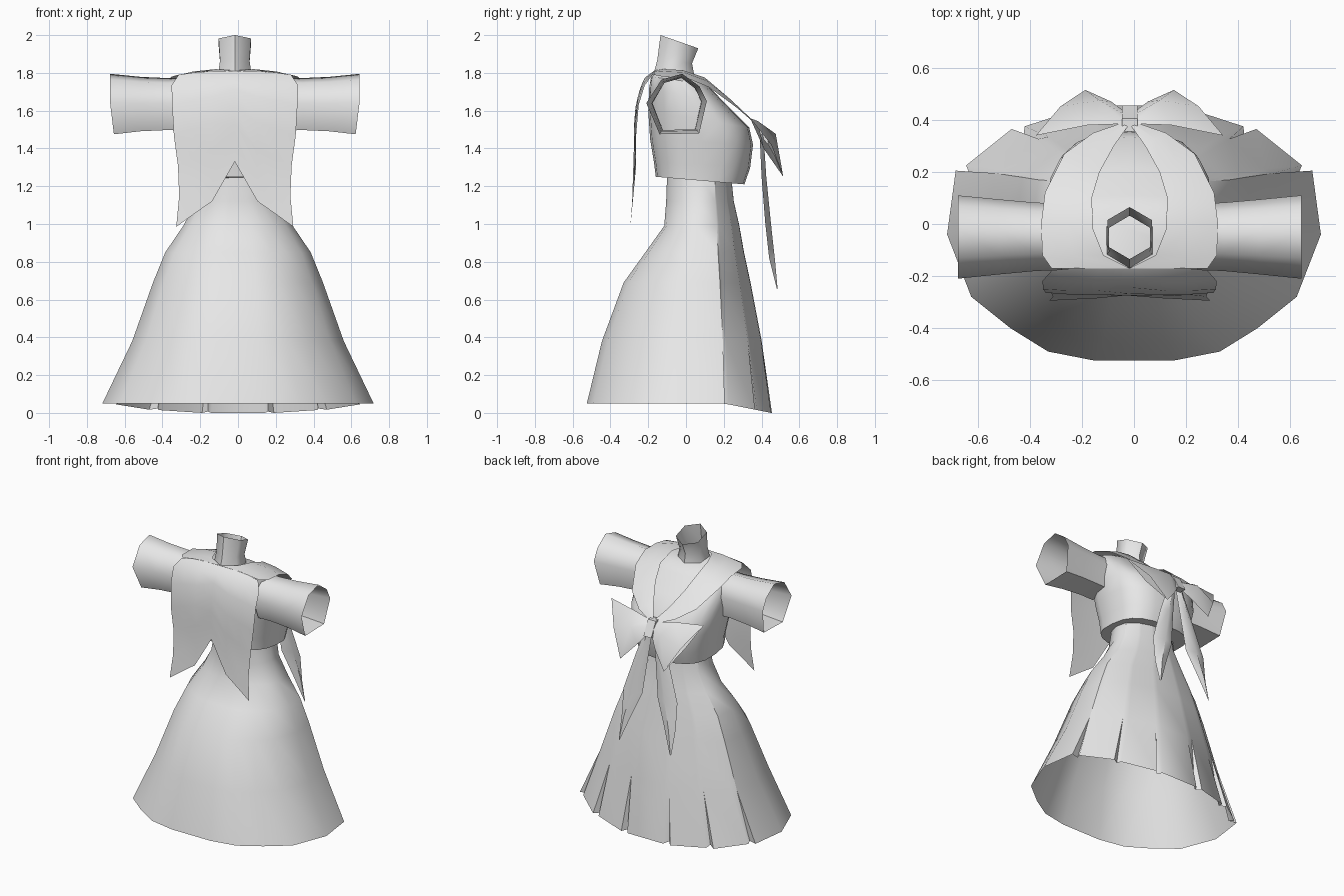
import bpy, bmesh, math

if "Cube" in bpy.data.objects:
    bpy.data.objects.remove(bpy.data.objects["Cube"])

CX = -0.017  # the upper garment sits slightly off centre
cloth = bpy.data.materials.new("light_grey_cloth")
cloth.diffuse_color = (0.8, 0.8, 0.8, 1)
cloth.use_nodes = True
cloth.node_tree.nodes["Principled BSDF"].inputs["Base Color"].default_value = cloth.diffuse_color


def finish(name, bm, angle=45):
    bmesh.ops.remove_doubles(bm, verts=bm.verts, dist=0.0005)
    bmesh.ops.recalc_face_normals(bm, faces=bm.faces)
    me = bpy.data.meshes.new(name)
    bm.to_mesh(me)
    bm.free()
    ob = bpy.data.objects.new(name, me)
    bpy.context.collection.objects.link(ob)
    me.materials.append(cloth)
    bpy.ops.object.select_all(action='DESELECT')
    ob.select_set(True)
    bpy.context.view_layer.objects.active = ob
    bpy.ops.object.shade_smooth_by_angle(angle=math.radians(angle))
    return ob


def grid(bm, rows, closed=False):
    """Join rows of points with quads."""
    vs = [[bm.verts.new(p) for p in r] for r in rows]
    n = len(rows[0])
    for a, b in zip(vs, vs[1:]):
        for i in range(n if closed else n - 1):
            j = (i + 1) % n
            bm.faces.new((a[i], a[j], b[j], b[i]))
    return vs


def mirrored(rows, s):
    return [[(CX + s * x, y, z) for x, y, z in r] for r in rows]


# Skirt: half hem outline, doubled points are the pleat tucks at the back
hem = [(.15, -.525, 0), (.33, -.49, 0), (.475, -.40, 0), (.625, -.28, 0),
       (.718, -.04, 0), (.685, .205, 0), (.63, .19, 1), (.645, .225, 0),
       (.47, .365, 0), (.425, .335, 1), (.42, .375, 0), (.19, .45, 0),
       (.16, .415, 1), (.14, .455, 0)]
full = hem + [(-x, y, t) for x, y, t in reversed(hem)]
rings = [(1.26, .20, -.10, .24), (1.12, .22, -.105, .255), (.99, .29, -.115, .285),
         (.85, .385, -.215, .31), (.69, .45, -.33, .345), (.38, .56, -.445, .405)]
rows = []
for z, hw, yf, yb in rings:
    c = -.04 + .088 * z
    row = []
    for i, (x, y, t) in enumerate(full):
        if t:  # a tuck closes up above the hem
            x, y, _ = full[i - 1] if i < len(hem) else full[i + 1]
        d = (y + .04) / (.485 if y < -.04 else .50)
        row.append((x / .718 * hw, c + d * ((c - yf) if d < 0 else (yb - c)), z))
    rows.append(row)
rows.append([(x, y, .05 - .05 * min(1, max(0, (y - .2) / .25))) for x, y, t in full])
bm = bmesh.new()
grid(bm, rows, True)
finish("skirt", bm, 50)

# Bodice: tilted rounded rings (front z, back z, half width, front y, back y)
bm = bmesh.new()
rows = []
for z0, z1, hw, y0, y1 in [(1.25, 1.21, .265, -.16, .31), (1.33, 1.30, .275, -.17, .34),
                           (1.45, 1.42, .30, -.19, .355), (1.60, 1.51, .315, -.20, .335),
                           (1.72, 1.63, .32, -.195, .215), (1.78, 1.74, .30, -.185, .11),
                           (1.805, 1.79, .22, -.165, .05)]:
    row = []
    for k in range(20):
        a = 2 * math.pi * k / 20
        f = lambda v: math.copysign(abs(v) ** .75, v)
        s = f(math.sin(a))
        row.append((CX + hw * f(math.cos(a)), (y0 + y1) / 2 + s * (y1 - y0) / 2,
                    z0 + (z1 - z0) * (s + 1) / 2))
    rows.append(row)
vs = grid(bm, rows, True)
bm.faces.new(vs[0])
bm.faces.new(vs[-1])
finish("bodice", bm)

# Sleeves: open six-sided tubes flaring outwards
cuff = [(-.21, 1.64), (-.13, 1.765), (-.02, 1.795), (.07, 1.73), (.11, 1.65),
        (.07, 1.48), (-.14, 1.475)]
for s, name in ((1, "right_sleeve"), (-1, "left_sleeve")):
    rows = []
    for x, ky, kz in [(.26, .80, .88), (.36, .82, .86), (.50, .90, .90), (.66, 1, 1)]:
        rows.append([(x - (.02 if x > .6 and z < 1.6 else 0), -.045 + (y + .045) * ky,
                      1.635 + (z - 1.635) * kz) for y, z in cuff])
    bm = bmesh.new()
    grid(bm, mirrored(rows, s), True)
    finish(name, bm, 60)

# Neck: open hexagonal tube with a slanted rim
bm = bmesh.new()
rows = []
for cy, cz, rx, ry, tilt in [(-.065, 1.78, .095, .11, 0), (-.06, 1.86, .082, .092, -.1),
                             (-.035, 1.965, .09, .10, -.35)]:
    rows.append([(CX + rx * 1.1 * math.cos(a), cy + ry * math.sin(a),
                  cz + tilt * ry * math.sin(a))
                 for a in [math.pi / 6 + k * math.pi / 3 for k in range(6)]])
grid(bm, rows, True)
finish("neck", bm, 60)

# Collar: forked hanging flap
prof = [(1.81, -.17), (1.77, -.225), (1.65, -.265), (1.5, -.277), (1.3, -.272), (.98, -.295)]


def flap_y(z):
    for (za, ya), (zb, yb) in zip(prof, prof[1:]):
        if z >= zb:
            return ya + (yb - ya) * (za - z) / (za - zb)
    return prof[-1][1]


cols = [(0, 1.33), (.12, 1.12), (.22, 1.05), (.31, .985)]
cols = [(-x, z) for x, z in cols[:0:-1]] + cols
widths = {0: .96, .07: 1.08, .2: 1.07, .4: 1.04, .6: .97, .8: .95, 1: 1}
rows = []
for t, w in widths.items():
    row = []
    for x, zb in cols:
        top = 1.81 - .02 * (abs(x) / .31) ** 3
        z = top + (zb - top) * t
        row.append((CX + x * w, flap_y(z) + .02 * (abs(x) / .31) ** 2 * (1 - t), z))
    rows.append(row)
bm = bmesh.new()
grid(bm, rows)
finish("collar_flap", bm)

# Collar: lapels from the shoulders to the bow (inner edge, outer edge)
lapel = [((0, -.17, 1.812), (.30, -.17, 1.79)), ((.10, -.12, 1.82), (.335, -.12, 1.78)),
         ((.14, -.02, 1.815), (.34, 0, 1.775)), ((.145, .10, 1.775), (.325, .12, 1.725)),
         ((.115, .20, 1.69), (.25, .27, 1.615)), ((.06, .30, 1.59), (.14, .35, 1.545)),
         ((0, .385, 1.515), (.01, .395, 1.50))]
rows = []
for a, b in lapel:
    m = [(p + q) / 2 for p, q in zip(a, b)]
    rows.append([a, (m[0], m[1], m[2] + .008), b])
for s, name in ((1, "right_lapel"), (-1, "left_lapel")):
    bm = bmesh.new()
    grid(bm, mirrored(rows, s))
    finish(name, bm)

# Bow: puffed wings and pointed tails
top = [(.01, .385, 1.51), (.16, .38, 1.545), (.36, .34, 1.56)]
low = [(.01, .425, 1.44), (.07, .47, 1.36), (.17, .515, 1.25)]
for s, side in ((1, "right"), (-1, "left")):
    bm = bmesh.new()
    for bulge in (.05, -.03):
        mid = [((a[0] + b[0]) / 2, (a[1] + b[1]) / 2 + bulge * k,
                (a[2] + b[2]) / 2 + bulge * k * .5)
               for a, b, k in zip(top, low, (.2, 1, .5))]
        grid(bm, mirrored([top, mid, low], s))
    finish(side + "_bow_wing", bm, 60)
    tail = [[(.0, .39, 1.47), (.02, .41, 1.48), (.05, .39, 1.47)],
            [(.03, .405, 1.25), (.08, .425, 1.25), (.13, .40, 1.25)],
            [(.06, .425, 1.0), (.13, .45, 1.0), (.21, .42, 1.0)],
            [(.13, .455, .83), (.175, .47, .82), (.21, .44, .82)],
            [(.195, .485, .66), (.20, .485, .655), (.205, .48, .66)]]
    bm = bmesh.new()
    grid(bm, mirrored(tail, s))
    finish(side + "_bow_tail", bm)

# Bow knot
bm = bmesh.new()
bmesh.ops.create_cube(bm, size=1)
for v in bm.verts:
    x, y, z = v.co
    v.co = (CX + x * .06, .405 + y * .05 - z * .05, 1.475 + z * .10)
finish("bow_knot", bm, 30)
